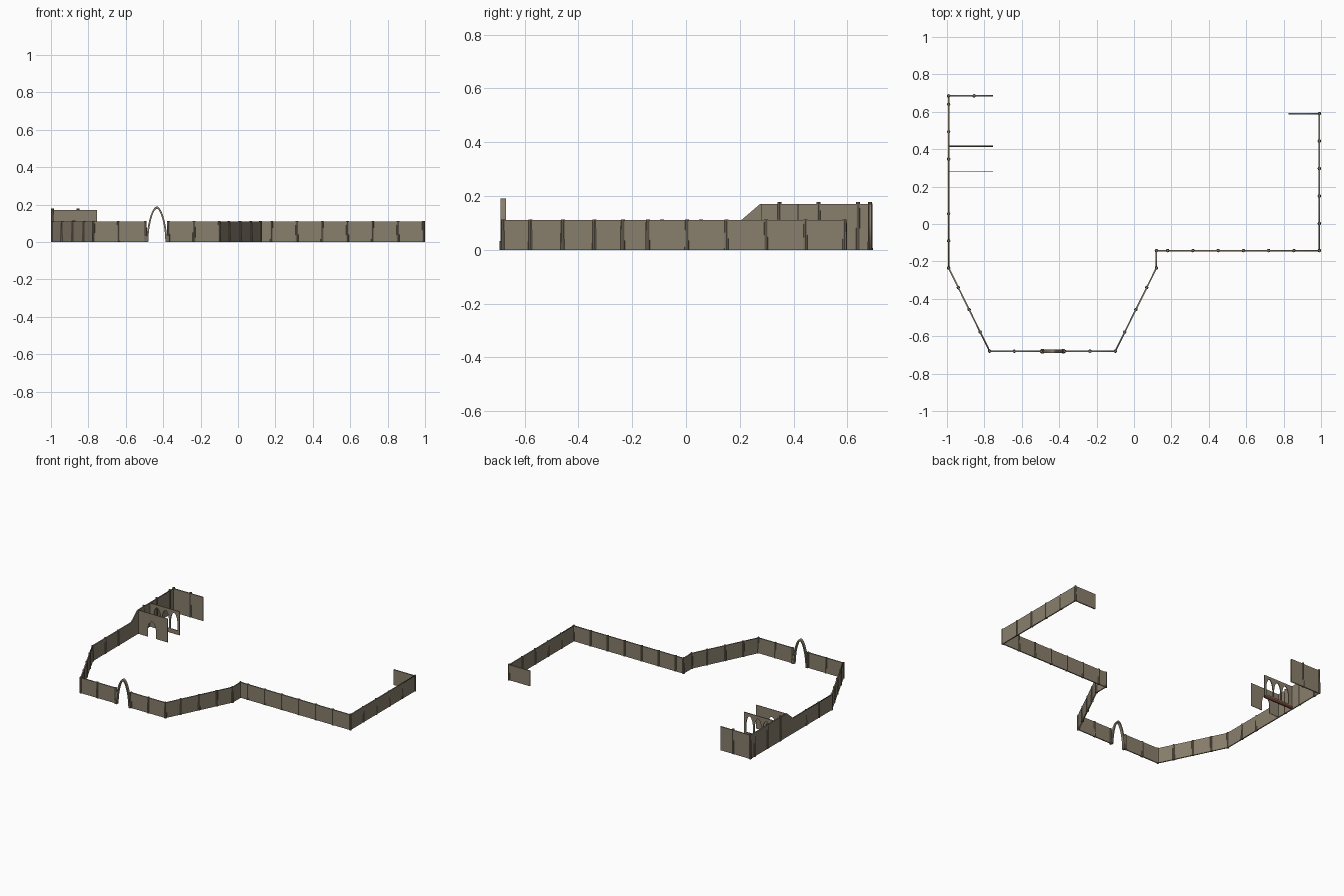
import bpy
import math
from mathutils import Matrix, Vector

cube = bpy.data.objects.get("Cube")
if cube:
    bpy.data.objects.remove(cube, do_unlink=True)


def material(name, rgb):
    mat = bpy.data.materials.new(name)
    mat.use_nodes = True
    mat.diffuse_color = (*rgb, 1)
    mat.node_tree.nodes["Principled BSDF"].inputs["Base Color"].default_value = (*rgb, 1)
    return mat


STONE = material("taupe stone", (0.25, 0.21, 0.15))
POST = material("dark taupe stone", (0.19, 0.16, 0.115))
RED = material("red brown", (0.13, 0.04, 0.03))

LOW, TALL = 0.11, 0.17
WALL = 0.008


def panel(name, start, end, outlines, thick=WALL, mat=STONE):
    """Upright slab from start to end; the first outline is the edge, the rest are holes."""
    curve = bpy.data.curves.new(name, "CURVE")
    curve.dimensions = "2D"
    curve.fill_mode = "BOTH"
    curve.extrude = thick / 2
    for points in outlines:
        spline = curve.splines.new("POLY")
        spline.points.add(len(points) - 1)
        for point, (u, v) in zip(spline.points, points):
            point.co = (u, v, 0, 1)
        spline.use_cyclic_u = True
    temp = bpy.data.objects.new(name, curve)
    bpy.context.collection.objects.link(temp)
    mesh = bpy.data.meshes.new_from_object(
        temp.evaluated_get(bpy.context.evaluated_depsgraph_get()))
    bpy.data.objects.remove(temp, do_unlink=True)
    a, b = Vector((*start, 0)), Vector((*end, 0))
    along, up = (b - a).normalized(), Vector((0, 0, 1))
    frame = Matrix((along, up, along.cross(up))).transposed().to_4x4()
    mesh.transform(Matrix.Translation(a) @ frame)
    mesh.materials.clear()
    mesh.materials.append(mat)
    obj = bpy.data.objects.new(name, mesh)
    bpy.context.collection.objects.link(obj)
    return obj


def rect(length, height):
    return [(0, 0), (length, 0), (length, height), (0, height)]


def arch(centre, half, base, spring, top, steps=16):
    """Slightly pointed arch outline, from the right foot over to the left foot."""
    points = [(centre + half, base)] if spring > base else []
    for i in range(steps + 1):
        t = 1 - 2 * i / steps
        rise = (1 - abs(t) ** 1.8) ** 0.6
        points.append((centre + half * t, spring + (top - spring) * rise))
    if spring > base:
        points.append((centre - half, base))
    return points


def post(x, y, height):
    bpy.ops.mesh.primitive_cone_add(vertices=8, radius1=0.0095, radius2=0.0075,
                                    depth=height, location=(x, y, height / 2))
    bpy.context.object.name = "wall_post"
    bpy.context.object.data.materials.append(POST)


# Corners of the enclosure
W, E, N, S = -0.991, 0.991, 0.685, -0.68
back_end = (-0.755, N)
back_corner = (W, N)
left_bend = (W, -0.235)
front_a, front_b = (-0.772, S), (-0.1, S)
gate_a, gate_b = (-0.488, S), (-0.38, S)
bend, step = (0.12, -0.235), (0.12, -0.142)
east_corner, east_back, east_end = (E, -0.142), (E, 0.59), (0.825, 0.59)

# Straight low walls
for name, p, q in [("slanted_wall_right", left_bend, front_a),
                   ("front_wall_right", front_a, gate_a),
                   ("front_wall_left", gate_b, front_b),
                   ("slanted_wall_left", front_b, bend),
                   ("short_step_wall", bend, step),
                   ("middle_wall", step, east_corner),
                   ("left_side_wall", east_corner, east_back),
                   ("left_return_wall", east_back, east_end)]:
    panel(name, p, q, [rect(math.dist(p, q), LOW)])

# Tall back wall and the side wall that ramps up to it
panel("tall_back_wall", back_end, back_corner, [rect(W * -1 - 0.755, TALL)])
length = N - left_bend[1]
panel("right_side_wall", left_bend, back_corner,
      [[(0, 0), (length, 0), (length, TALL), (0.51, TALL), (0.44, LOW), (0, LOW)]])

# Inner partitions, one with a doorway and one with three arched windows
span = -0.755 - W
door = [(0, 0), (0.08, 0)] + arch(0.112, 0.032, 0, 0.06, 0.115)[::-1][1:-1] \
    + [(0.144, 0), (span, 0), (span, TALL), (0, TALL)]
panel("doorway_partition", (W, 0.28), (-0.755, 0.28), [door], 0.003)
windows = [arch(0.06 + 0.067 * i, 0.028, 0.03, 0.085, 0.15) for i in range(3)]
panel("window_partition", (W, 0.415), (-0.755, 0.415), [rect(span, TALL)] + windows, 0.006)
panel("window_base_strip", (W, 0.419), (-0.755, 0.419), [rect(span, 0.02)], 0.004, RED)

# Gate arch with its feet
gate = (gate_a[0] + gate_b[0]) / 2
ring = arch(0, 0.056, 0, 0, 0.19, 32) + arch(0, 0.046, 0, 0, 0.177, 32)[::-1]
panel("gate_arch", (gate, S), (gate + 1, S), [ring], 0.02)
for side in (-1, 1):
    bpy.ops.mesh.primitive_cube_add(size=1, location=(gate + side * 0.055, S, 0.016))
    foot = bpy.context.object
    foot.name = "gate_foot"
    foot.scale = (0.014, 0.026, 0.032)
    foot.data.materials.append(POST)
    post(gate + side * 0.062, S, 0.112)

# Posts at the corners and along the runs
low_posts = [left_bend, front_a, front_b, bend, step, east_corner, east_back]
low_posts += [(W, 0.055), (W, -0.09), (-0.64, S), (-0.235, S)]
low_posts += [(0.18 + 0.135 * i, step[1]) for i in range(6)]
low_posts += [(E, 0.003 + 0.147 * i) for i in range(4)]
for a, b in [(left_bend, front_a), (bend, front_b)]:
    for t in (0.235, 0.5, 0.77):
        low_posts.append(tuple(Vector(a).lerp(Vector(b), t)))
for x, y in low_posts:
    post(x, y, 0.113)
for x, y in [back_corner, (-0.855, N), (W, 0.64), (W, 0.493), (W, 0.347)]:
    post(x, y, 0.178)
